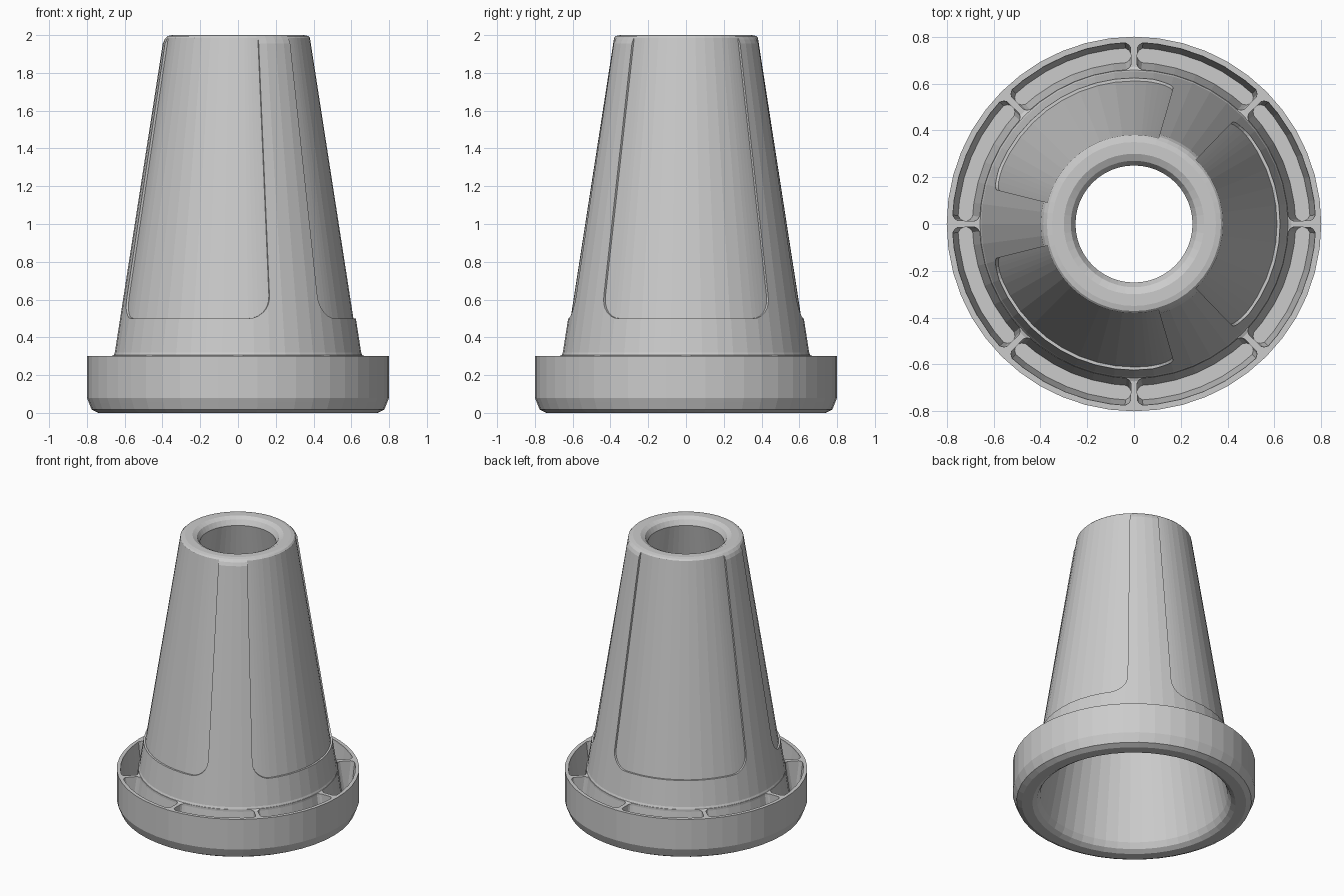
import bpy, bmesh
from math import sin, cos, radians, sqrt

if "Cube" in bpy.data.objects:
    bpy.data.objects.remove(bpy.data.objects["Cube"])

SIDES = 48


def cone_radius(z):
    return 0.655 - 0.155 * (z - 0.3)


def add_object(name, bm):
    bmesh.ops.recalc_face_normals(bm, faces=bm.faces)
    mesh = bpy.data.meshes.new(name)
    bm.to_mesh(mesh)
    bm.free()
    obj = bpy.data.objects.new(name, mesh)
    bpy.context.collection.objects.link(obj)
    return obj


def sweep(bm, sections, closed=False):
    """Skin closed (r, z) loops placed at angles around the z axis."""
    rings = [[bm.verts.new((r * cos(radians(a)), r * sin(radians(a)), z)) for r, z in loop]
             for a, loop in sections]
    n = len(rings[0])
    pairs = list(zip(rings, rings[1:]))
    if closed:
        pairs.append((rings[-1], rings[0]))
    else:
        bm.faces.new(rings[0])
        bm.faces.new(rings[-1])
    for p, q in pairs:
        for i in range(n):
            j = (i + 1) % n
            bm.faces.new((p[i], p[j], q[j], q[i]))


# Hollow cone with a solid foot ring
profile = [
    (0.67, 0.0), (0.74, 0.0), (0.775, 0.018), (0.79, 0.055), (0.80, 0.08), (0.80, 0.30),
    (0.672, 0.30), (0.658, 0.306), (0.652, 0.32),
    (cone_radius(1.955), 1.955), (0.388, 1.978), (0.372, 1.995), (0.35, 2.0),
    (0.30, 2.0), (0.27, 1.985), (0.25, 1.95),
    (0.62, 0.06), (0.64, 0.02),
]
bm = bmesh.new()
sweep(bm, [(i * 360 / SIDES, profile) for i in range(SIDES)], closed=True)
body = add_object("cone_body", bm)

cut = bmesh.new()

# Three shallow panels with rounded lower corners
HALF, CORNER, DEPTH = 46, 11, 0.013
steps = [0, 7.5, 15, 22.5, 30, 35, 37.5, 40, 42.5, 44, 45, 45.7, 46]
angles = [-a for a in steps[:0:-1]] + steps
for k in range(3):
    sections = []
    for a in angles:
        t = max(0, (abs(a) - (HALF - CORNER)) / CORNER)
        z = 0.5 + 0.12 * (1 - sqrt(max(0, 1 - t * t)))
        r_low, r_high = cone_radius(z) - DEPTH, cone_radius(2.1) - DEPTH
        sections.append((a + 120 * k, [(r_low, z), (r_low + 0.1, z),
                                       (r_high + 0.1, 2.1), (r_high, 2.1)]))
    sweep(cut, sections)

# Eight pockets in the foot ring, leaving thin ribs between them
for k in range(8):
    sections = []
    for a, inset in [(1.1, 0.022), (1.6, 0.010), (2.8, 0), (7.5, 0), (15, 0), (22.5, 0),
                     (30, 0), (37.5, 0), (42.2, 0), (43.4, 0.010), (43.9, 0.022)]:
        sections.append((a + 45 * k, [
            (0.660 + inset, 0.36), (0.660 + inset, 0.29), (0.690 + inset, 0.08),
            (0.752 - inset, 0.08), (0.775 - inset, 0.29), (0.775 - inset, 0.36)]))
    sweep(cut, sections)

cutter = add_object("recess_cutter", cut)
cutter.hide_render = True

mod = body.modifiers.new("recesses", 'BOOLEAN')
mod.operation = 'DIFFERENCE'
mod.solver = 'EXACT'
mod.object = cutter
bpy.context.view_layer.objects.active = body
body.select_set(True)
bpy.ops.object.modifier_apply(modifier=mod.name)
bpy.data.objects.remove(cutter)
